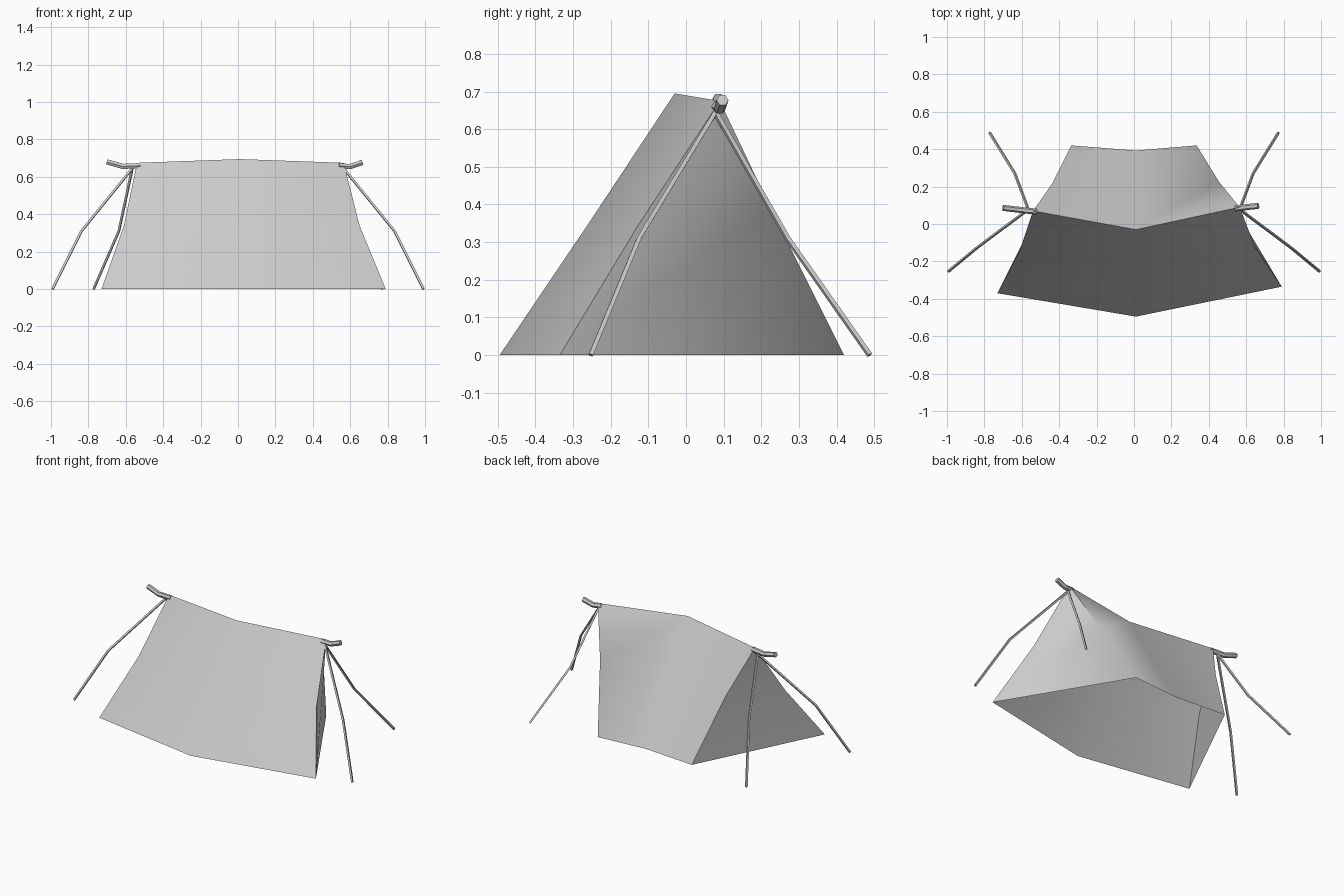
import bpy, bmesh, math

if "Cube" in bpy.data.objects:
    bpy.data.objects.remove(bpy.data.objects["Cube"])


def tube(name, points, radius, resolution):
    """Low-poly tube along a bent path."""
    cu = bpy.data.curves.new(name, 'CURVE')
    cu.dimensions = '3D'
    cu.bevel_depth = radius
    cu.bevel_resolution = resolution
    cu.use_fill_caps = True
    sp = cu.splines.new('POLY')
    sp.points.add(len(points) - 1)
    for p, co in zip(sp.points, points):
        p.co = (*co, 1)
    sp.use_smooth = False
    ob = bpy.data.objects.new(name, cu)
    bpy.context.collection.objects.link(ob)
    bpy.ops.object.select_all(action='DESELECT')
    ob.select_set(True)
    bpy.context.view_layer.objects.active = ob
    bpy.ops.object.convert(target='MESH')


# Canvas rows from the ground up: front left, centre, right, then back right, centre, left
rows = [
    [(-.73, -.37, 0), (.01, -.495, 0), (.79, -.335, 0),
     (.335, .42, 0), (.01, .393, 0), (-.335, .42, 0)],
    [(-.61, -.14, .34), (.01, -.262, .345), (.65, -.13, .34),
     (.455, .225, .39), (.01, .17, .36), (-.435, .22, .39)],
]
ridge = [(-.54, .07, .675), (.01, -.03, .695), (.565, .09, .675)]

bm = bmesh.new()
low, mid = [[bm.verts.new(c) for c in r] for r in rows]
top = [bm.verts.new(c) for c in ridge]
top_ring = top + top[::-1]
for i in range(6):
    j = (i + 1) % 6
    bm.faces.new((low[i], low[j], mid[j], mid[i]))
    if top_ring[i] is top_ring[j]:
        bm.faces.new((mid[i], mid[j], top_ring[i]))
    else:
        bm.faces.new((mid[i], mid[j], top_ring[j], top_ring[i]))
me = bpy.data.meshes.new("canvas")
bm.to_mesh(me)
bm.free()
canvas = bpy.data.objects.new("canvas", me)
bpy.context.collection.objects.link(canvas)
canvas.select_set(True)
bpy.context.view_layer.objects.active = canvas
bpy.ops.object.shade_smooth_by_angle(angle=math.radians(70))

# Bent pole ends poking out of the ridge
tube("pole_end_right", [(.54, .083, .66), (.60, .09, .655), (.665, .097, .677)], .016, 1)
tube("pole_end_left", [(-.52, .066, .66), (-.615, .076, .656), (-.70, .086, .68)], .016, 1)

# Slack guy ropes, two per end
for side, s in (("left", -1), ("right", 1)):
    start = (s * .565, .078, .645)
    tube("front_rope_" + side, [start, (s * .837, -.125, .31), (s * .992, -.253, 0)], .008, 0)
    tube("back_rope_" + side, [start, (s * .637, .27, .31), (s * .772, .488, 0)], .008, 0)
